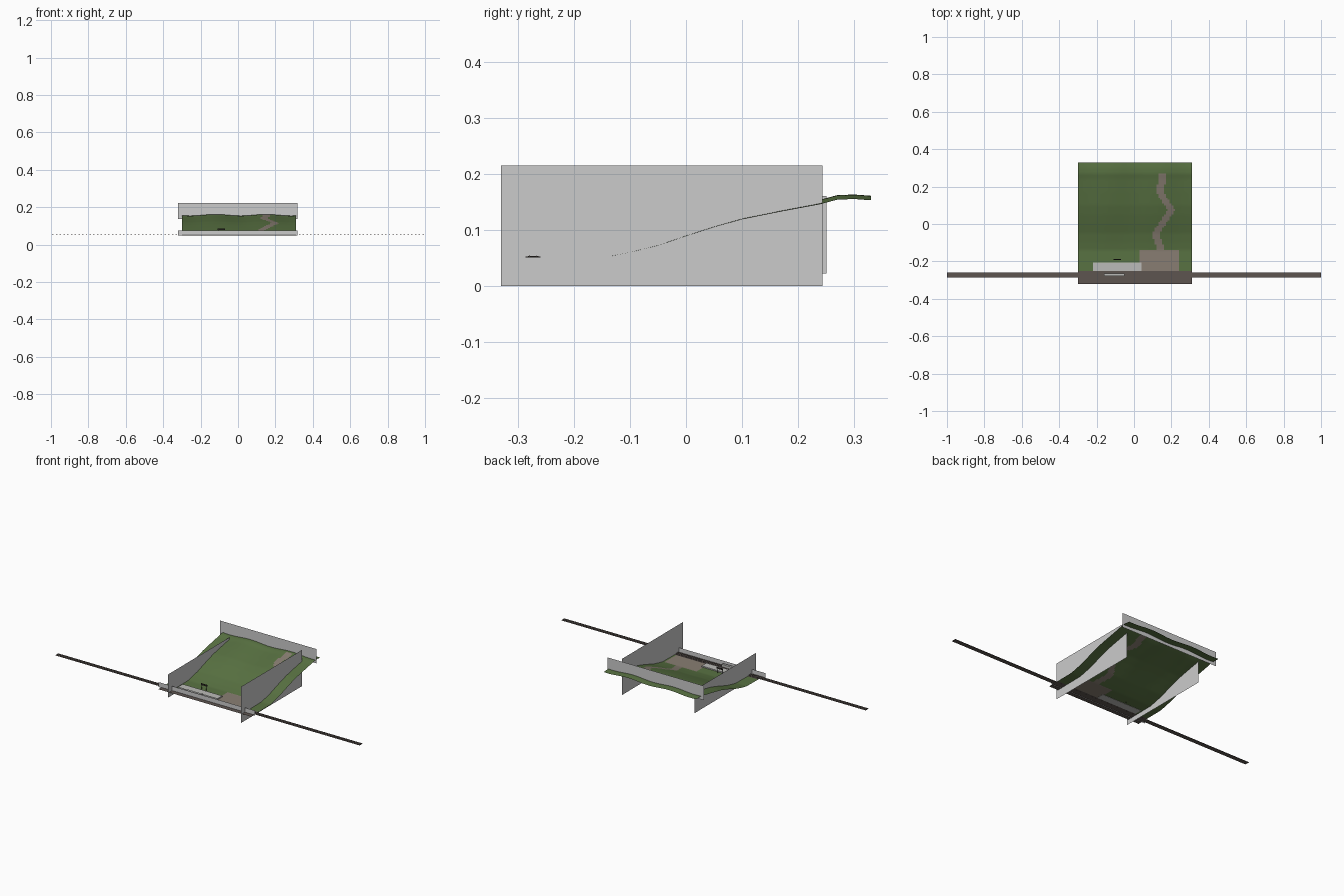
import bpy, bmesh, math

if "Cube" in bpy.data.objects:
    bpy.data.objects.remove(bpy.data.objects["Cube"])


def material(name, rgb):
    m = bpy.data.materials.new(name)
    m.diffuse_color = (*rgb, 1)
    m.use_nodes = True
    m.node_tree.nodes["Principled BSDF"].inputs["Base Color"].default_value = m.diffuse_color
    return m


GRASS = material("grass", (0.10, 0.17, 0.055))
EARTH = material("earth", (0.25, 0.21, 0.17))
BALLAST = material("ballast", (0.11, 0.09, 0.08))
STONE = material("stone", (0.50, 0.50, 0.48))
DARK = material("dark", (0.03, 0.025, 0.02))


def finish(name, bm, mats):
    me = bpy.data.meshes.new(name)
    bm.to_mesh(me)
    bm.free()
    for m in mats:
        me.materials.append(m)
    ob = bpy.data.objects.new(name, me)
    bpy.context.collection.objects.link(ob)
    return ob


def add_box(bm, lo, hi):
    verts = bmesh.ops.create_cube(bm, size=1)["verts"]
    for v in verts:
        for i in range(3):
            v.co[i] = lo[i] if v.co[i] < 0 else hi[i]


def box(name, lo, hi, mat):
    bm = bmesh.new()
    add_box(bm, lo, hi)
    return finish(name, bm, [mat])


def panel(name, corners):
    bm = bmesh.new()
    bm.faces.new([bm.verts.new(c) for c in corners])
    return finish(name, bm, [])


# Hillside height: slope profile plus gentle ripples
PROFILE = [(-0.33, 0.050), (-0.14, 0.052), (-0.10, 0.060), (-0.05, 0.072),
           (0.0, 0.089), (0.05, 0.105), (0.10, 0.119), (0.17, 0.133),
           (0.24, 0.146), (0.27, 0.154), (0.30, 0.155), (0.34, 0.152)]
PATH = [(0.14, -0.13), (0.115, -0.05), (0.20, 0.075), (0.14, 0.165), (0.15, 0.26)]


def lerp(points, t):
    for (a, za), (b, zb) in zip(points, points[1:]):
        if t <= b:
            return za + (zb - za) * (t - a) / (b - a)
    return points[-1][1]


def height(x, y):
    t = min(1, max(0, (y + 0.14) / 0.38))
    return lerp(PROFILE, y) + t * 0.004 * (1 + math.cos(math.tau * (x - 0.15) / 0.27))


def ground_kind(x, y):
    if y < -0.25:
        return 2
    if 0.03 < x < 0.24 and y < -0.135:
        return 1
    if -0.135 < y < 0.265 and abs(x - lerp([(b, a) for a, b in PATH], y)) < 0.02:
        return 1
    return 0


# Terrain sheet with painted earth yard, path and trackside strip
bm = bmesh.new()
NX, NY = 61, 65
bmesh.ops.create_grid(bm, x_segments=NX, y_segments=NY, size=1)
for v in bm.verts:
    x, y = 0.005 + v.co.x * 0.305, 0.005 + v.co.y * 0.325
    v.co = (x, y, height(x, y))
for f in bm.faces:
    c = f.calc_center_median()
    f.material_index = ground_kind(c.x, c.y)
    f.smooth = True
finish("terrain", bm, [GRASS, EARTH, BALLAST])

# Upright backdrop panels
for name, x, y1, z0, z1 in (("left_panel", -0.23, 0.25, 0.022, 0.16),
                            ("right_panel", 0.25, 0.243, 0.0, 0.215)):
    panel(name, [(x, -0.33, z0), (x, y1, z0), (x, y1, z1), (x, -0.33, z1)])
for name, y, z0, z1 in (("front_panel", -0.292, 0.048, 0.077),
                        ("back_panel", 0.286, 0.137, 0.222)):
    panel(name, [(-0.32, y, z0), (0.317, y, z0), (0.317, y, z1), (-0.32, y, z1)])

# Railway track: bed, sleepers and rails
box("track_bed", (-1, -0.286, 0.0505), (1, -0.259, 0.0525), BALLAST)
bm = bmesh.new()
for i in range(100):
    x = -0.99 + i * 0.02
    add_box(bm, (x - 0.004, -0.282, 0.0525), (x + 0.004, -0.263, 0.0533))
finish("sleepers", bm, [BALLAST])
for name, y in (("front_rail", -0.279), ("back_rail", -0.266)):
    box(name, (-1, y - 0.0008, 0.0533), (1, y + 0.0008, 0.0548), BALLAST)

# Station platform, carriage and sign
box("platform", (-0.22, -0.25, 0.05), (0.04, -0.205, 0.058), STONE)
box("carriage", (-0.16, -0.278, 0.055), (-0.05, -0.264, 0.069), STONE)
box("sign_board", (-0.11, -0.192, 0.078), (-0.07, -0.188, 0.087), DARK)
for name, x in (("sign_post_left", -0.105), ("sign_post_right", -0.075)):
    box(name, (x - 0.001, -0.191, 0.05), (x + 0.001, -0.189, 0.078), DARK)
